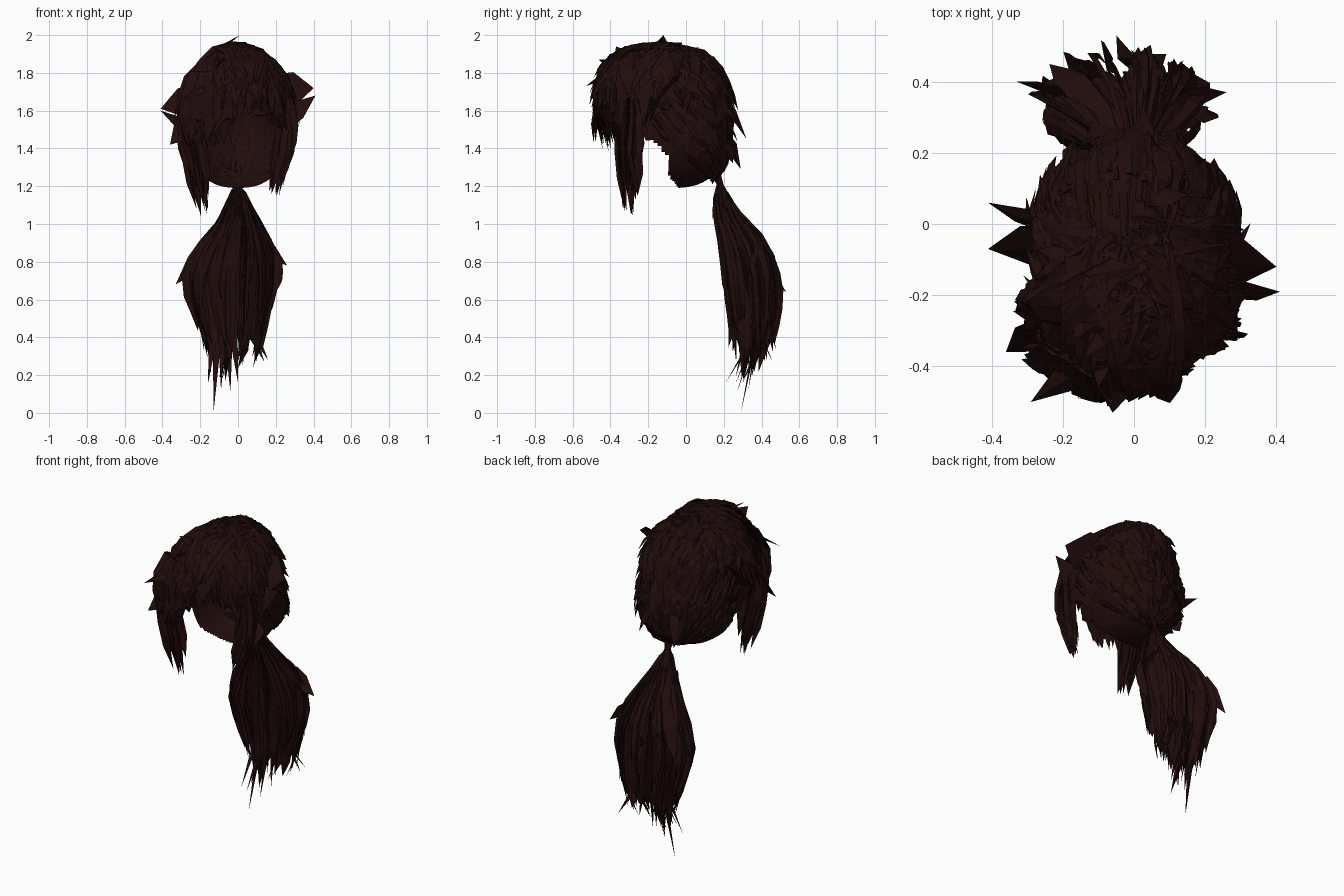
import bpy, bmesh, math, random
from mathutils import Vector

if "Cube" in bpy.data.objects:
    bpy.data.objects.remove(bpy.data.objects["Cube"])

random.seed(11)
R = random.uniform

hair = bpy.data.materials.new("dark brown hair")
hair.diffuse_color = (0.0155, 0.004, 0.0038, 1)
hair.use_nodes = True
hair.node_tree.nodes["Principled BSDF"].inputs["Base Color"].default_value = hair.diffuse_color

C = Vector((0, -0.11, 1.56))          # head centre
RAD = Vector((0.272, 0.325, 0.37))    # head radii


def surf(d, lift=0.0):
    """Point on the skull in direction d (boxy from the side, round from the front)."""
    d = d.normalized()
    x, y, z = (abs(d[i] / RAD[i]) for i in range(3))
    q, p = 3.0, 1.9 if d.z > 0 else 2.5
    s = (((y ** q + z ** q) ** (p / q)) + x ** p) ** (-1 / p)
    return C + d * (s + lift)


def finish(bm, name):
    me = bpy.data.meshes.new(name)
    bmesh.ops.recalc_face_normals(bm, faces=bm.faces)
    bm.to_mesh(me)
    bm.free()
    me.materials.append(hair)
    ob = bpy.data.objects.new(name, me)
    bpy.context.collection.objects.link(ob)
    return ob


def lock(bm, pts, out, width, thick, root=0.4):
    """Flat-faced pointed lock: tent-shaped section along pts, out = outward direction."""
    n = len(pts) - 1
    rings = []
    for i in range(n):
        t = i / n
        tan = (pts[i + 1] - pts[max(i - 1, 0)]).normalized()
        o = out(pts[i])
        side = tan.cross(o)
        side = side.normalized() if side.length > 1e-4 else Vector((1, 0, 0))
        w = width * (root + (1 - root) * min(1, t * 2.5)) * (1 if t < 0.7 else 0.75) / 2
        rings.append([bm.verts.new(pts[i] - side * w),
                      bm.verts.new(pts[i] + o * thick),
                      bm.verts.new(pts[i] + side * w)])
    tip = bm.verts.new(pts[-1])
    bm.faces.new(rings[0])
    for a, b in zip(rings, rings[1:]):
        for k in range(3):
            j = (k + 1) % 3
            bm.faces.new((a[k], a[j], b[j], b[k]))
    for k in range(3):
        bm.faces.new((rings[-1][k], rings[-1][(k + 1) % 3], tip))


def from_head(p):
    o = (p - C).normalized()
    return (o + Vector((R(-.4, .4), R(-.4, .4), R(-.4, .4)))).normalized()


def head_lock(bm, a, b, width, lift=(0.0, 0.03), flare=0.03, n=5):
    """Lock that follows the skull from the direction of a to the direction of b."""
    d0, d1 = (a - C).normalized(), (b - C).normalized()
    l0 = R(*lift)
    pts = [surf(d0.slerp(d1, i / n), l0 + flare * (i / n) ** 2) for i in range(n + 1)]
    lock(bm, pts, from_head, width, 0.01)


def direction(az, el):
    """Point around the head: az 0 = front, positive to +x; el = elevation."""
    a, e = math.radians(az), math.radians(el)
    return C + Vector((math.sin(a) * math.cos(e), -math.cos(a) * math.cos(e), math.sin(e)))


# Scalp shell with the face opening cut away
bm = bmesh.new()
bmesh.ops.create_uvsphere(bm, u_segments=96, v_segments=72, radius=1)
for v in bm.verts:
    v.co = surf(Vector((v.co.x * RAD.x, v.co.y * RAD.y, v.co.z * RAD.z)))


def in_face(p):
    if p.z < 1.36:
        return p.y < -0.10 + 0.06 * max(0, (1.27 - p.z) / 0.08)
    side_z = 1.64 - 0.20 * min(1, abs(p.x) / 0.27) ** 2
    return p.z < min(side_z, 1.36 + (-0.10 - p.y) * 1.2)


bmesh.ops.delete(bm, geom=[f for f in bm.faces if in_face(f.calc_center_median())],
                 context='FACES')
finish(bm, "scalp")

TIE = Vector((0, 0.18, 1.21))

# Hair combed back over the skull toward the tie
bm = bmesh.new()
for i in range(220):
    a = direction(R(72, 288), R(0, 80))
    end = TIE + Vector((R(-.04, .04), R(-.03, .02), R(-.02, .02)))
    head_lock(bm, a, end, R(.03, .09), (-0.005, 0.02), R(-0.01, 0.02), 7)
# Short loose ends, pointing down or back
for i in range(150):
    a = direction(R(75, 285), R(-20, 65))
    d, e = (a - C).normalized(), (TIE - C).normalized()
    b = C + d.slerp(e, R(.25, .6))
    head_lock(bm, a, b, R(.03, .09), (-0.005, 0.015), R(0.0, 0.06), 4)
finish(bm, "combed_back_hair")

# Crown hair swept sideways and backward
bm = bmesh.new()
for i in range(170):
    s = random.choice((-1, 1))
    a = C + Vector((s * R(-.10, .12), R(-.30, .22), .37))
    b = direction(s * R(40, 130), R(5, 45))
    head_lock(bm, a, b, R(.03, .09), (-0.005, 0.012), R(0.0, 0.045), 5)
for i in range(40):
    a = C + Vector((R(-.2, .2), R(-.32, .25), .36))
    b = a + Vector((R(-.2, .2), R(-.2, .2), 0))
    head_lock(bm, a, b, R(.04, .09), (-0.008, 0.002), R(0.01, 0.045), 3)
finish(bm, "crown_hair")

# Fringe: longer on the left and at the temples, open over the right brow
bm = bmesh.new()
for i in range(190):
    az = R(-75, 75)
    a = C + Vector((R(-.13, .13), R(-.20, .08), .36))
    base = -14 if az < -15 else (8 if az < 42 else -8)
    flare = R(0.0, .07) if az < 20 else R(-.01, .035)
    head_lock(bm, a, direction(az, base + R(-7, 25)), R(.04, .10), (0.0, 0.03), flare, 6)
finish(bm, "fringe")


# Free-hanging locks given by a rough path
def free_lock(bm, path, width, thick, axis, jitter):
    off = Vector((R(-1, 1), R(-1, 1), 0)) * jitter
    pts = [Vector(p) + off + Vector((R(-1, 1), R(-1, 1), R(-1, 1))) * .008 for p in path]
    lock(bm, pts, lambda p: axis, width, thick, 0.7)


# Long front locks hanging over the left brow
bm = bmesh.new()
for i in range(34):
    x = R(-.27, -.04)
    y = -.47 + .9 * (x + .06) ** 2 * 2
    low = R(1.37, 1.52) + max(0, x + .12)
    path = [(x * .85, y + .05, 1.80), (x, y, 1.68), (x * 1.02, y + .005, 1.56),
            (x * .98, y + .03, low)]
    free_lock(bm, path, R(.05, .09), .01, Vector((x * 2, -1, R(-.3, .3))).normalized(), .015)
finish(bm, "left_brow_locks")

# Temple locks
for name, path, count in (
        ("left_temple_lock", [(-.24, -.32, 1.66), (-.26, -.33, 1.5), (-.245, -.32, 1.36),
                              (-.22, -.31, 1.22), (-.19, -.30, 1.07)], 26),
        ("right_temple_lock", [(.24, -.28, 1.66), (.26, -.29, 1.5), (.25, -.29, 1.38),
                               (.225, -.29, 1.28), (.20, -.29, 1.17)], 20)):
    bm = bmesh.new()
    for i in range(count):
        ang = R(0, 6.28)
        drop = R(-.03, .14)
        p = [(x, y, z + drop * k / 4) for k, (x, y, z) in enumerate(path)]
        free_lock(bm, p, R(.05, .09), .01, Vector((math.cos(ang), math.sin(ang), 0)), .035)
    finish(bm, name)

# Ponytail: (z, centre x, half width x, centre y, half depth y)
TAIL = [(1.20, 0, .02, .18, .02), (1.08, 0, .085, .20, .055), (.98, 0, .14, .265, .10),
        (.84, -.02, .235, .32, .13), (.68, -.04, .265, .345, .14), (.50, -.03, .22, .355, .12),
        (.30, -.02, .175, .35, .11), (.10, -.06, .12, .30, .07), (0, -.10, .06, .29, .03)]


def tail_point(z, u, v):
    for a, b in zip(TAIL, TAIL[1:]):
        if z >= b[0]:
            t = (a[0] - z) / (a[0] - b[0])
            m = [p + (q - p) * t for p, q in zip(a, b)]
            return Vector((m[1] + m[2] * u, m[3] + m[4] * v, z))
    return Vector((-.13, .29, 0))


bm = bmesh.new()
CLUMPS = (-.75, -.22, .25, .75)
for i in range(150):
    ang, r = R(0, 6.283), R(.1, 1) ** .6
    u, v = r * math.cos(ang), r * math.sin(ang)
    top = R(1.08, 1.2) if i % 2 else R(.8, 1.08)
    end = (R(.14, .45) if i % 3 else R(.4, .7)) + .12 * abs(u)
    clump = min(CLUMPS, key=lambda c: abs(c - u))
    n, spread = 6, R(-.15, .15)
    pts = []
    for k in range(n + 1):
        t = k / n
        pts.append(tail_point(top + (end - top) * t, u + (clump - u) * .65 * t, v * (1 + spread * t)))
    pts[-1] += Vector((R(-.02, .02), R(-.03, .03), 0))
    o = Vector((u + R(-.9, .9), v + R(-.9, .9), 0.05)).normalized()
    lock(bm, pts, lambda p: o, R(.03, .095), .01, 0.2)
# Longest trailing wisps
for x, y, z in ((-.13, .29, 0), (-.16, .26, .15), (-.04, .27, .11), (-.09, .21, .16),
                (.14, .46, .27), (.0, .32, .16), (.16, .38, .28), (-.09, .33, .12)):
    pts = [tail_point(1.0 - .14 * k, x * 3, .2) for k in range(5)] + [Vector((x, y, z))]
    lock(bm, pts, lambda p: Vector((0.3, 1, 0)), .07, .012)
finish(bm, "ponytail")

# Narrow gathered neck of the ponytail
bm = bmesh.new()
for i in range(20):
    a = R(0, 6.283)
    o = Vector((math.cos(a), math.sin(a), 0))
    pts = [Vector((0, .16, 1.26)) + o * .02, TIE + o * .012, Vector((0, .19, 1.14)) + o * .04,
           Vector((0, .22, 1.02)) + o * .08]
    lock(bm, pts, lambda p: o, .022, .006)
finish(bm, "gathered_neck")

# Large stray spikes that break up the outline: root, tip, width
bm = bmesh.new()
for root, tip, w in (((.22, -.09, 1.70), (.40, -.12, 1.72), .24),
                     ((.25, -.18, 1.55), (.41, -.19, 1.68), .12),
                     ((-.22, -.06, 1.66), (-.41, -.07, 1.61), .20),
                     ((-.25, .0, 1.50), (-.41, .06, 1.60), .07),
                     ((-.22, -.30, 1.56), (-.36, -.36, 1.42), .16),
                     ((-.18, -.15, 1.87), (.01, -.12, 2.0), .12),
                     ((-.02, -.30, 1.86), (-.14, -.37, 1.94), .12),
                     ((-.05, -.40, 1.80), (-.06, -.53, 1.73), .12),
                     ((-.14, -.40, 1.74), (-.29, -.50, 1.66), .08),
                     ((.0, .20, 1.68), (.03, .32, 1.45), .10),
                     ((-.10, .20, 1.50), (-.12, .29, 1.29), .10),
                     ((.10, .20, 1.48), (.13, .27, 1.32), .10),
                     ((-.08, -.34, 1.82), (-.10, -.46, 1.87), .10),
                     ((-.18, .36, .85), (-.33, .40, .68), .10),
                     ((.12, .34, .9), (.26, .37, .78), .10),
                     ((.02, .40, .78), (-.05, .53, .64), .10)):
    a, b = Vector(root), Vector(tip)
    sideways = abs(b.x) > .3
    lock(bm, [a, a.lerp(b, .4), b],
         (lambda p: Vector((0, -.8, .6))) if sideways else from_head, w, .015, 1)
finish(bm, "stray_spikes")
